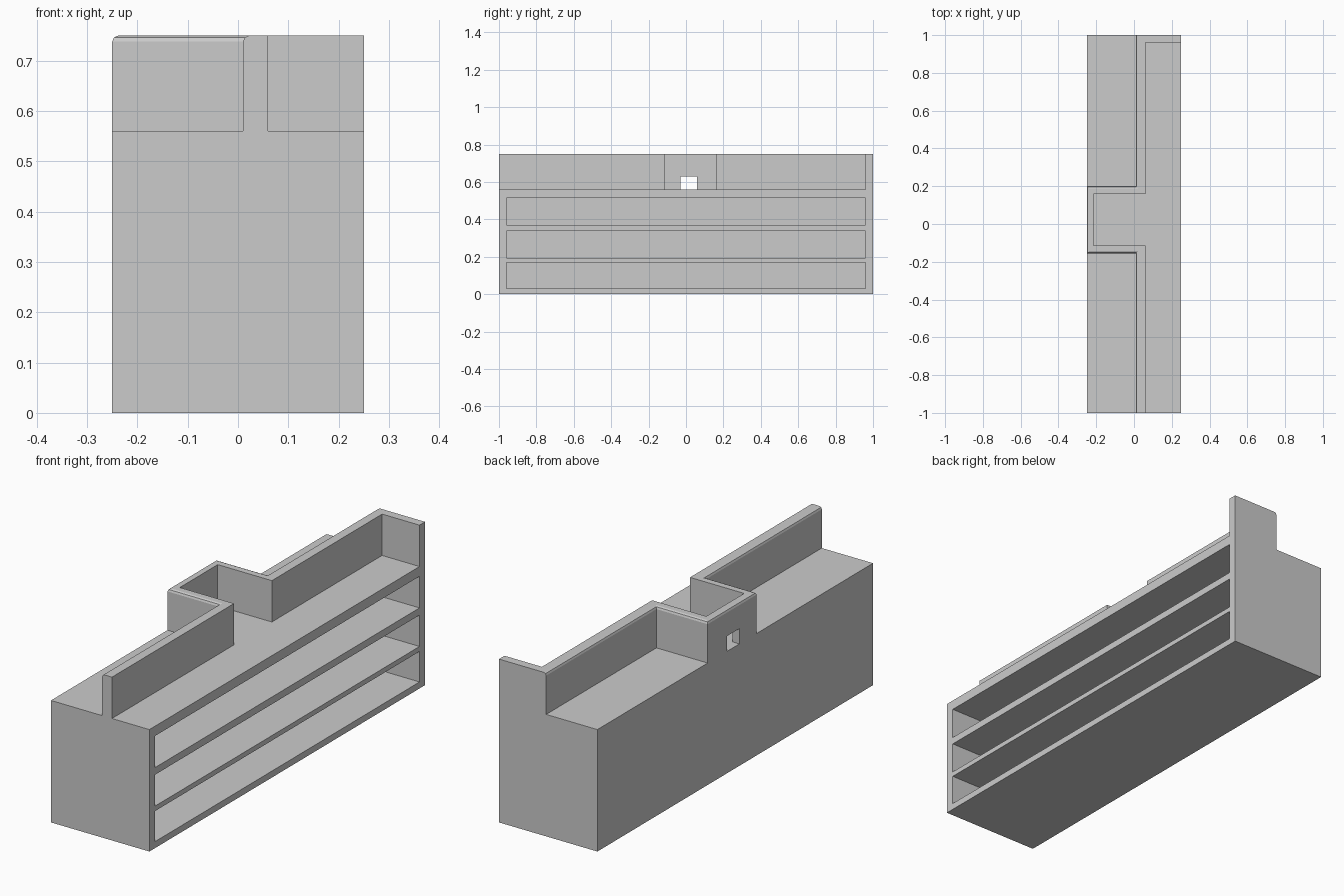
import bpy, bmesh

if "Cube" in bpy.data.objects:
    bpy.data.objects.remove(bpy.data.objects["Cube"])

TOP, COUNTER = 0.75, 0.56


def finish(name, bm):
    bmesh.ops.recalc_face_normals(bm, faces=bm.faces[:])
    mesh = bpy.data.meshes.new(name)
    bm.to_mesh(mesh)
    bm.free()
    obj = bpy.data.objects.new(name, mesh)
    bpy.context.collection.objects.link(obj)
    return obj


def box(name, lo, hi):
    bm = bmesh.new()
    bmesh.ops.create_cube(bm, size=1)
    for v in bm.verts:
        v.co = [l + (c + 0.5) * (h - l) for c, l, h in zip(v.co, lo, hi)]
    return finish(name, bm)


def cut(obj, cutter):
    mod = obj.modifiers.new("cut", 'BOOLEAN')
    mod.operation, mod.solver, mod.object = 'DIFFERENCE', 'EXACT', cutter
    cutter.hide_render = True
    bpy.context.view_layer.objects.active = obj
    bpy.ops.object.modifier_apply(modifier=mod.name)
    bpy.data.objects.remove(cutter)


# Cabinet with three long open shelves on the +x side
cabinet = box("counter_cabinet", (-0.25, -1, 0), (0.25, 1, COUNTER))
for z0, z1 in ((0.03, 0.17), (0.193, 0.337), (0.37, 0.515)):
    cut(cabinet, box("shelf_cutter", (-0.215, -0.96, z0), (0.4, 0.96, z1)))

# Raised partition: one winding plan outline, extruded upward
plan = [(0.01, -1), (0.01, -0.155), (-0.25, -0.155), (-0.25, 0.2), (0.01, 0.2),
        (0.01, 1), (0.25, 1), (0.25, 0.96), (0.06, 0.96), (0.06, 0.16),
        (-0.215, 0.16), (-0.215, -0.115), (0.06, -0.115), (0.06, -1)]
bm = bmesh.new()
low = [bm.verts.new((x, y, COUNTER)) for x, y in plan]
high = [bm.verts.new((x, y, TOP)) for x, y in plan]
bm.faces.new(low[::-1])
bm.faces.new(high)
for i in range(len(plan)):
    j = (i + 1) % len(plan)
    bm.faces.new((low[i], low[j], high[j], high[i]))
bmesh.ops.recalc_face_normals(bm, faces=bm.faces[:])

# Softened top edge along the customer side
rim = [bm.edges.get((high[i], high[i + 1])) for i in range(5)]
bmesh.ops.bevel(bm, geom=rim, offset=0.012, segments=2, profile=0.5, affect='EDGES')
partition = finish("partition_wall", bm)

# Small service opening in the back of the bay
cut(partition, box("window_cutter", (-0.3, -0.03, 0.5), (-0.18, 0.06, 0.63)))
